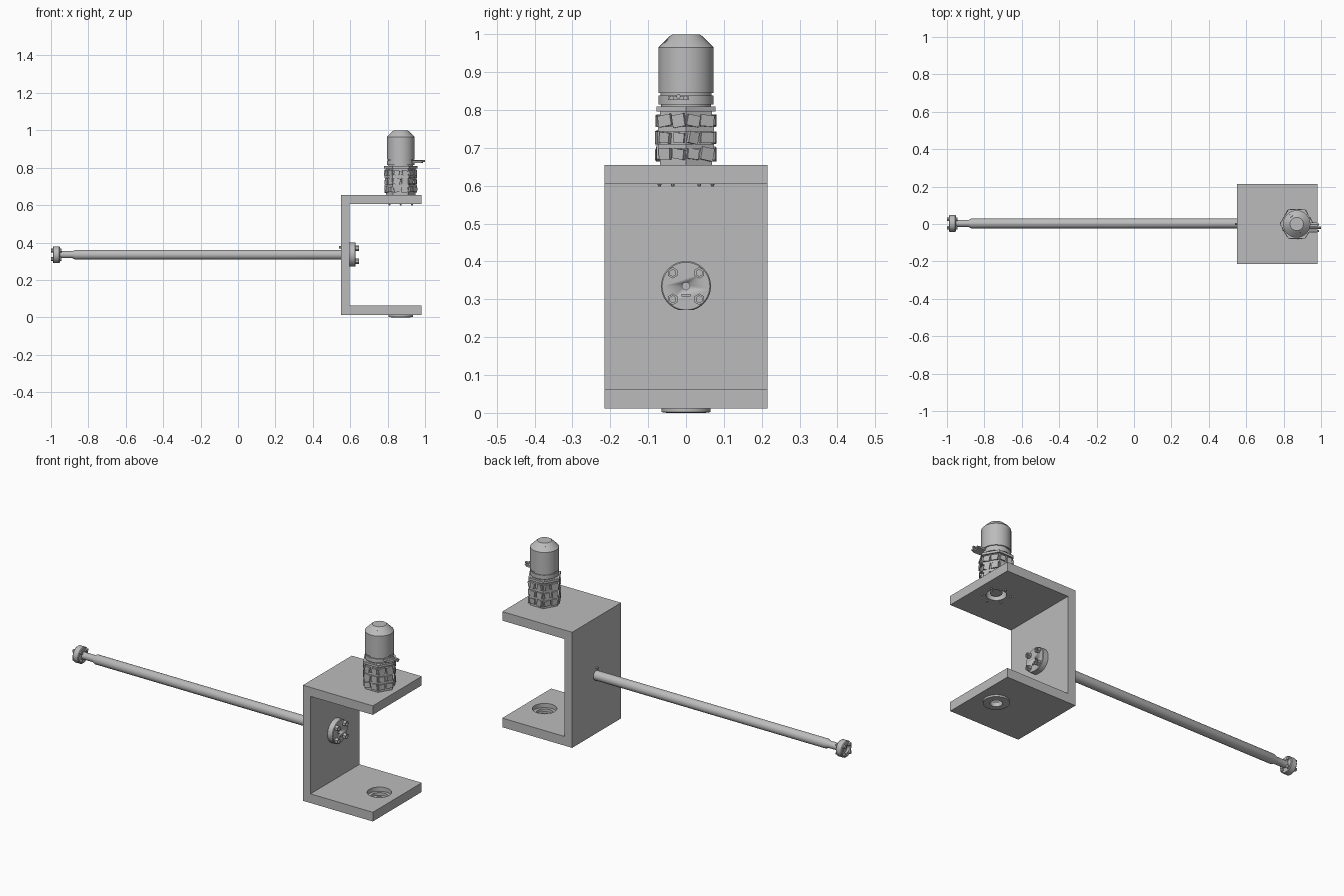
import bpy, bmesh, math, random
from mathutils import Matrix, Vector

random.seed(4)
cube = bpy.data.objects.get("Cube")
if cube:
    bpy.data.objects.remove(cube, do_unlink=True)

grey = bpy.data.materials.new("machined_grey")
grey.use_nodes = True
colour = (0.5, 0.5, 0.5, 1)
grey.diffuse_color = colour
grey.node_tree.nodes["Principled BSDF"].inputs["Base Color"].default_value = colour

ALONG_X = Matrix.Rotation(math.pi / 2, 4, 'Y')
MOTOR_X, ROD_Z = 0.87, 0.335


def finish(name, bm, smooth=False):
    bmesh.ops.recalc_face_normals(bm, faces=bm.faces)
    mesh = bpy.data.meshes.new(name)
    bm.to_mesh(mesh)
    bm.free()
    mesh.materials.append(grey)
    ob = bpy.data.objects.new(name, mesh)
    bpy.context.collection.objects.link(ob)
    if smooth:
        bpy.ops.object.select_all(action='DESELECT')
        ob.select_set(True)
        bpy.context.view_layer.objects.active = ob
        bpy.ops.object.shade_smooth_by_angle(angle=math.radians(30))
    return ob


def lathe(name, profile, place, sides=40, closed=False, turn=0.0):
    """Spin (radius, height) points about local z; open profiles get end caps."""
    bm = bmesh.new()
    rings = [[bm.verts.new(place @ Vector((r * math.cos(turn + math.tau * i / sides),
                                           r * math.sin(turn + math.tau * i / sides), h)))
              for i in range(sides)] for r, h in profile]
    pairs = list(zip(rings, rings[1:]))
    if closed:
        pairs.append((rings[-1], rings[0]))
    else:
        bm.faces.new(rings[0])
        bm.faces.new(rings[-1])
    for a, b in pairs:
        for i in range(sides):
            j = (i + 1) % sides
            bm.faces.new((a[i], a[j], b[j], b[i]))
    return finish(name, bm, sides > 8)


def box(name, place, size):
    bm = bmesh.new()
    bmesh.ops.create_cube(bm, size=1, matrix=place @ Matrix.Diagonal((*size, 1)))
    return finish(name, bm)


def cut(ob, cutter):
    cutter.hide_render = True
    mod = ob.modifiers.new("cut", 'BOOLEAN')
    mod.operation = 'DIFFERENCE'
    mod.solver = 'EXACT'
    mod.object = cutter
    bpy.context.view_layer.objects.active = ob
    bpy.ops.object.modifier_apply(modifier=mod.name)
    bpy.data.objects.remove(cutter, do_unlink=True)


def up(x, y, z):
    return Matrix.Translation((x, y, z))


def along(x, y, z):
    return up(x, y, z) @ ALONG_X


# C-shaped bracket with a hole in each arm
outline = [(0.55, 0.012), (0.98, 0.012), (0.98, 0.063), (0.597, 0.063),
           (0.597, 0.605), (0.98, 0.605), (0.98, 0.655), (0.55, 0.655)]
bm = bmesh.new()
face = bm.faces.new([bm.verts.new((x, -0.215, z)) for x, z in outline])
side = bmesh.ops.extrude_face_region(bm, geom=[face])
bmesh.ops.translate(bm, vec=(0, 0.43, 0),
                    verts=[v for v in side["geom"] if isinstance(v, bmesh.types.BMVert)])
bracket = finish("bracket", bm)
for low, high, r in ((-0.1, 0.2, 0.062), (0.5, 0.7, 0.05)):
    cut(bracket, lathe("hole_cutter", [(r, low), (r, high)], up(MOTOR_X, 0, 0)))

# Bearing set in the lower arm
lathe("lower_bearing", [(0.065, 0.002), (0.065, 0.012), (0.061, 0.012), (0.061, 0.04),
                        (0.045, 0.04), (0.045, 0.025), (0.03, 0.025), (0.03, 0.0),
                        (0.05, 0.0)], up(MOTOR_X, 0, 0), closed=True)

# Motor housing
lathe("motor_collar", [(0.066, 0.80), (0.066, 0.815), (0.073, 0.815), (0.073, 0.838),
                       (0.068, 0.838), (0.068, 0.85)], up(MOTOR_X, 0, 0))
lathe("motor_housing", [(0.073, 0.845), (0.073, 0.965), (0.043, 0.995), (0.036, 1.0)],
      up(MOTOR_X, 0, 0))
for n, (dx, dy) in enumerate(((-0.03, 0.043), (0.008, -0.05))):
    lean = Vector((dx, dy, 0.05)).to_track_quat('Z', 'Y').to_matrix().to_4x4()
    lathe(f"motor_port_{n}", [(0.014, -0.015), (0.014, 0.006), (0.008, 0.006), (0.008, 0.0)],
          up(MOTOR_X + dx, dy, 0.978) @ lean, 16)

# Cable connector
for n, (y, z) in enumerate(((-0.038, 0.832), (-0.02, 0.836), (-0.002, 0.832))):
    lathe(f"connector_pin_{n}", [(0.006, 0), (0.006, 0.055 + 0.01 * (n % 2))],
          along(0.935, y, z), 10)
box("connector_plate", up(0.955, -0.02, 0.831), (0.05, 0.055, 0.01))

# Hexagonal gearbox: core, rims and raised uneven panels
lathe("gearbox_core", [(0.08, 0.655), (0.08, 0.81)], up(MOTOR_X, 0, 0), 6)
for n, (z, r) in enumerate(((0.657, 0.078), (0.698, 0.086), (0.744, 0.086), (0.796, 0.09))):
    lathe(f"gearbox_rim_{n}", [(r, z), (r, z + 0.013)], up(MOTOR_X, 0, 0), 6)
for tier, z in enumerate((0.684, 0.727, 0.772)):
    for k in range(6):
        for s in (-1, 1):
            angle = math.pi / 6 + k * math.pi / 3
            place = (up(MOTOR_X, 0, z) @ Matrix.Rotation(angle, 4, 'Z')
                     @ up(0.071, s * 0.021, 0)
                     @ Matrix.Rotation(random.uniform(-0.22, 0.22), 4, 'X')
                     @ Matrix.Rotation(random.uniform(-0.2, 0.2), 4, 'Z'))
            box(f"gearbox_panel_{tier}_{k}_{s}", place,
                (0.016, random.uniform(0.026, 0.038), random.uniform(0.026, 0.036)))

# Output spigot and screw tips under the upper arm
lathe("output_spigot", [(0.03, 0.615), (0.03, 0.66)], up(MOTOR_X, 0, 0), 24)
for k in range(6):
    a = math.tau * (k + 0.5) / 6
    lathe(f"screw_tip_{k}", [(0.004, 0.598), (0.006, 0.608)],
          up(MOTOR_X + 0.07 * math.cos(a), 0.07 * math.sin(a), 0), 10)

# Long rod with a narrower neck
lathe("rod", [(0.019, -0.96), (0.019, -0.885), (0.026, -0.87), (0.026, 0.56)],
      along(0, 0.003, ROD_Z))
lathe("locating_pin", [(0.006, 0.54), (0.006, 0.56)], along(0, 0.0, 0.375), 12)

# Inner flange with a flattened lower edge and four socket bolts
flange = lathe("inner_flange", [(0.066, 0.595), (0.066, 0.626), (0.063, 0.629)],
               along(0, 0, ROD_Z))
cut(flange, box("flat_cutter", up(0.61, 0, 0.222), (0.2, 0.3, 0.1)))
cut(flange, lathe("bore_cutter", [(0.01, 0.61), (0.01, 0.7)], along(0, 0, ROD_Z), 20))
for y in (-0.035, 0.035):
    for z in (-0.035, 0.035):
        lathe(f"flange_bolt_{y}_{z}", [(0.015, 0.62), (0.015, 0.646), (0.009, 0.646),
                                       (0.009, 0.636)], along(0, y, ROD_Z + z), 6)
box("flange_key", up(0.631, 0, 0.311), (0.006, 0.024, 0.006))

# Notched coupling on the far end of the rod
coupling = lathe("end_coupling", [(0.042, -0.99), (0.045, -0.986), (0.045, -0.957),
                                  (0.042, -0.953)], along(0, 0.003, ROD_Z))
cut(coupling, lathe("socket_cutter", [(0.022, -1.1), (0.022, -0.978)],
                    along(0, 0.003, ROD_Z), 24))
for k in range(4):
    a = math.tau * (k + 0.5) / 4
    lathe(f"coupling_bolt_{k}", [(0.01, -1.0), (0.01, -0.945)],
          along(0, 0.003 + 0.032 * math.cos(a), ROD_Z + 0.032 * math.sin(a)), 6)
